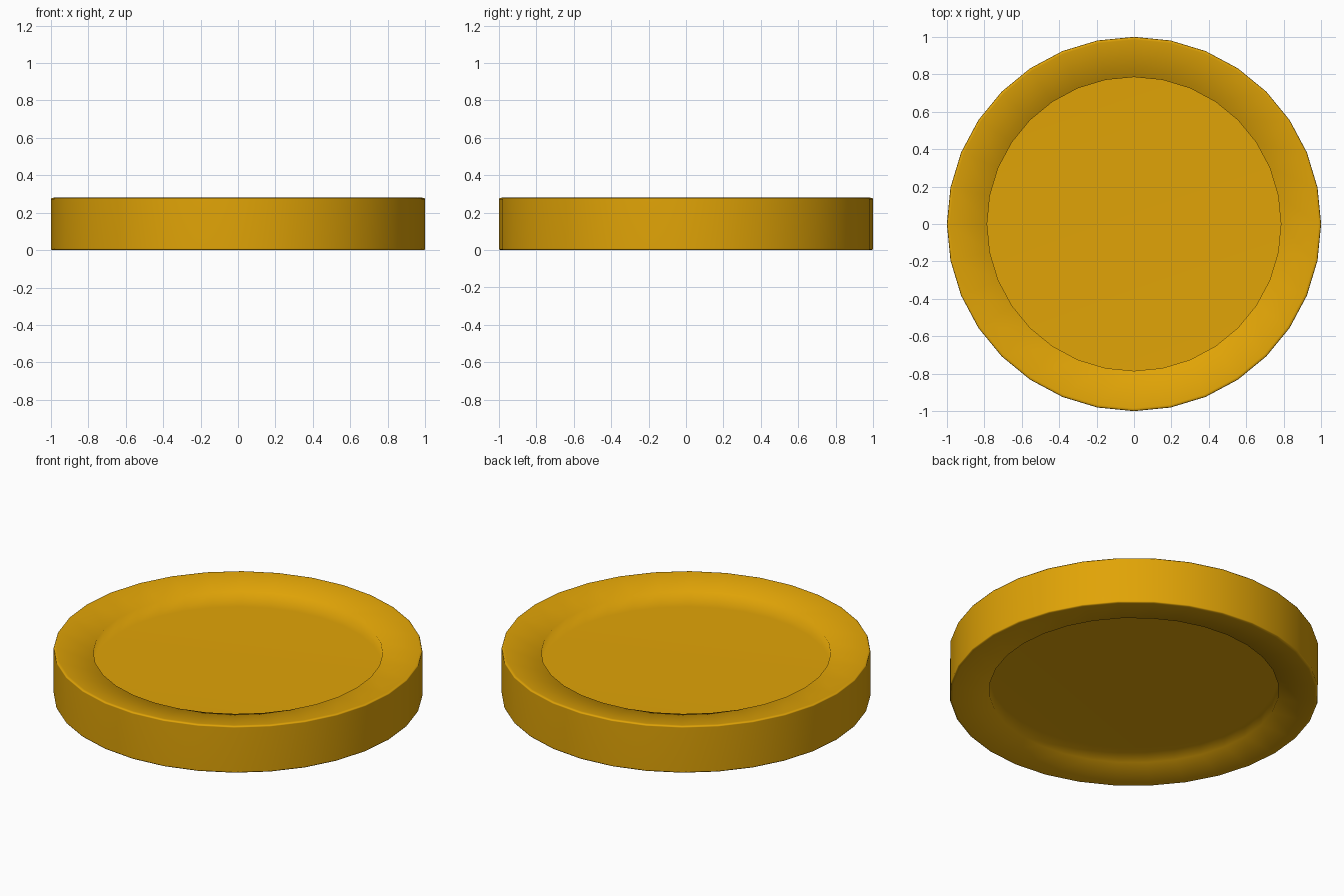
import bpy, bmesh, math

if "Cube" in bpy.data.objects:
    bpy.data.objects.remove(bpy.data.objects["Cube"])

SIDES = 32
H = 0.28
# Half profile (radius, height): recess wall, dished rim, crisp outer edge
half = [(0.785, 0.115), (0.785, 0.025), (0.985, 0.0), (0.997, 0.002), (1.0, 0.008)]
profile = half + [(r, H - z) for r, z in reversed(half)]

# Lathe the profile into rings
bm = bmesh.new()
rings = []
for r, z in profile:
    rings.append([bm.verts.new((r * math.cos(a), r * math.sin(a), z))
                  for a in (2 * math.pi * i / SIDES for i in range(SIDES))])
for a, b in zip(rings, rings[1:]):
    for i in range(SIDES):
        j = (i + 1) % SIDES
        bm.faces.new((a[i], a[j], b[j], b[i]))

# Recessed floors, bottom and top
bm.faces.new(rings[0])
bm.faces.new(rings[-1])
bmesh.ops.recalc_face_normals(bm, faces=bm.faces[:])

mesh = bpy.data.meshes.new("coin_disc")
bm.to_mesh(mesh)
bm.free()
disc = bpy.data.objects.new("coin_disc", mesh)
bpy.context.collection.objects.link(disc)

# Gold colour
gold = bpy.data.materials.new("gold")
gold.diffuse_color = (0.75, 0.37, 0.002, 1)
gold.use_nodes = True
gold.node_tree.nodes["Principled BSDF"].inputs["Base Color"].default_value = gold.diffuse_color
mesh.materials.append(gold)

# Smooth shading weighted by face area, so the floors stay flat
mesh.shade_smooth()
weighted = disc.modifiers.new("weighted_normals", 'WEIGHTED_NORMAL')
weighted.mode = 'FACE_AREA'
weighted.weight = 50
